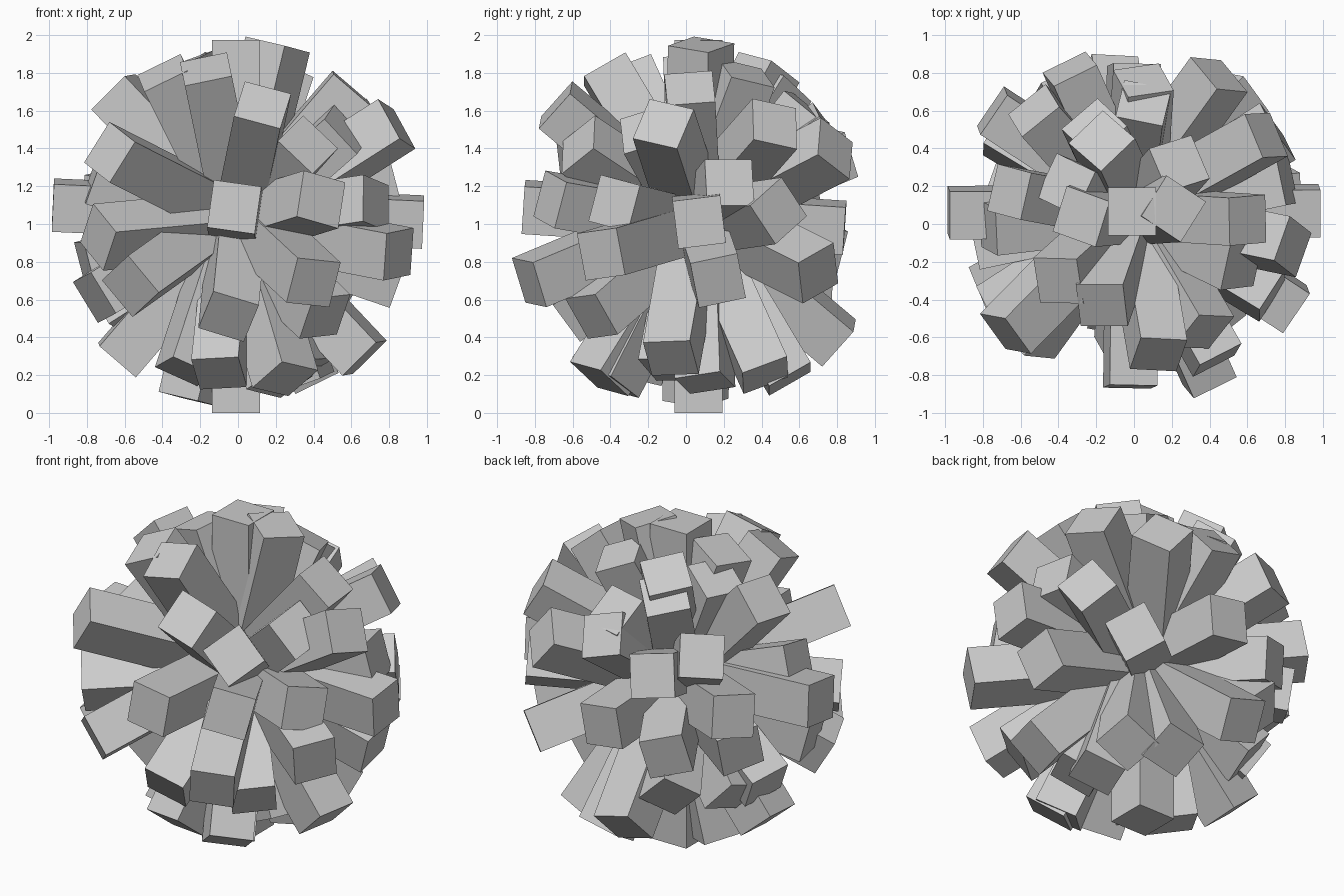
import bpy
from math import sin, cos, radians
from mathutils import Vector, Matrix

if "Cube" in bpy.data.objects:
    bpy.data.objects.remove(bpy.data.objects["Cube"])

CENTRE = Vector((0, 0.06, 1.0))
HALF = 0.127   # half the width of a square bar
VIEW = {'f': (0, 2, 1), 'r': (1, 2, 0), 't': (0, 1, 2)}  # horizontal, vertical, depth axes


def bar(name, a, b, view, angle):
    """Square bar between end centres a and b; one edge appears at angle in the view."""
    a = Vector(a)
    b = Vector(b) if b else 2 * CENTRE - a
    axis = (a - b).normalized()
    h, v, d = VIEW[view]
    edge = Vector((0, 0, 0))
    edge[h], edge[v] = cos(radians(angle)), sin(radians(angle))
    edge[d] = -edge.dot(axis) / axis[d]
    edge.normalize()
    side = axis.cross(edge)
    bpy.ops.mesh.primitive_cube_add(size=2)
    ob = bpy.context.object
    ob.name = name
    rot = Matrix((edge, side, axis)).transposed().to_4x4()
    ob.matrix_world = (Matrix.Translation((a + b) / 2) @ rot
                       @ Matrix.Diagonal((HALF, HALF, (a - b).length / 2, 1)))


# Bars running right through the ball: end, other end (None = mirrored), view, edge angle
main_bars = [
    ((-.01, .065, 1.975), (-.01, .065, 0), 't', 0),
    ((-.98, .06, 1.10), (.98, .07, 1.01), 'r', 7),
    ((-.02, -.86, 1.09), (0, .84, .98), 'f', -8),
    ((.24, .32, 1.80), (-.28, -.28, .22), 't', -67),
    ((.21, .08, 1.95), (-.25, .05, .07), 't', 58),
    ((.25, -.46, .18), (-.21, .51, 1.74), 't', -43),
    ((.22, -.41, .16), (-.17, .44, 1.83), 't', -41),
    ((-.66, .17, 1.70), (.67, -.08, .29), 't', -15),
    ((.60, .02, 1.72), (-.64, .10, .28), 't', 5),
    ((-.28, .04, 1.86), (.36, .10, .16), 't', -20),
]
front_bars = [
    ((.13, -.69, 1.63), None, 'f', -15),
    ((-.17, -.43, 1.82), None, 't', 0),
    ((-.40, -.30, 1.80), None, 'f', 26),
    ((-.68, -.58, 1.38), (.58, .70, .74), 'f', 58),
    ((-.74, -.48, .93), (.76, .49, 1.07), 'r', 42),
    ((-.57, -.62, .67), (.45, .79, 1.40), 'f', 43),
    ((-.76, -.34, .61), (.70, .47, 1.53), 't', 3),
    ((.40, -.83, .69), (-.34, .82, 1.38), 'f', -6),
    ((-.05, -.65, .51), (.05, .76, 1.51), 'f', -17),
    ((-.10, -.48, .21), (.05, .64, 1.62), 'f', 3),
]
side_bars = [
    ((.85, -.45, .84), (-.75, .60, 1.15), 'r', 8),
    ((.73, -.38, 1.11), None, 'r', -15),
    ((.44, -.72, 1.13), (-.40, .77, .87), 'f', -16),
    ((.37, -.57, 1.42), None, 'f', 45),
    ((.57, -.22, 1.50), None, 'f', -47),
    ((.84, -.12, 1.53), (-.70, .20, .55), 'r', -13),
    ((.84, .17, .70), (-.77, -.02, 1.25), 'r', 12),
    ((.81, .23, 1.22), None, 'r', 0),
    ((.46, -.50, .51), (-.53, .60, 1.47), 'r', 8),
    ((-.36, .21, 1.77), None, 't', 65),
]
for label, group in (("main_bar", main_bars), ("front_bar", front_bars), ("side_bar", side_bars)):
    for i, spec in enumerate(group):
        bar(f"{label}_{i + 1}", *spec)
